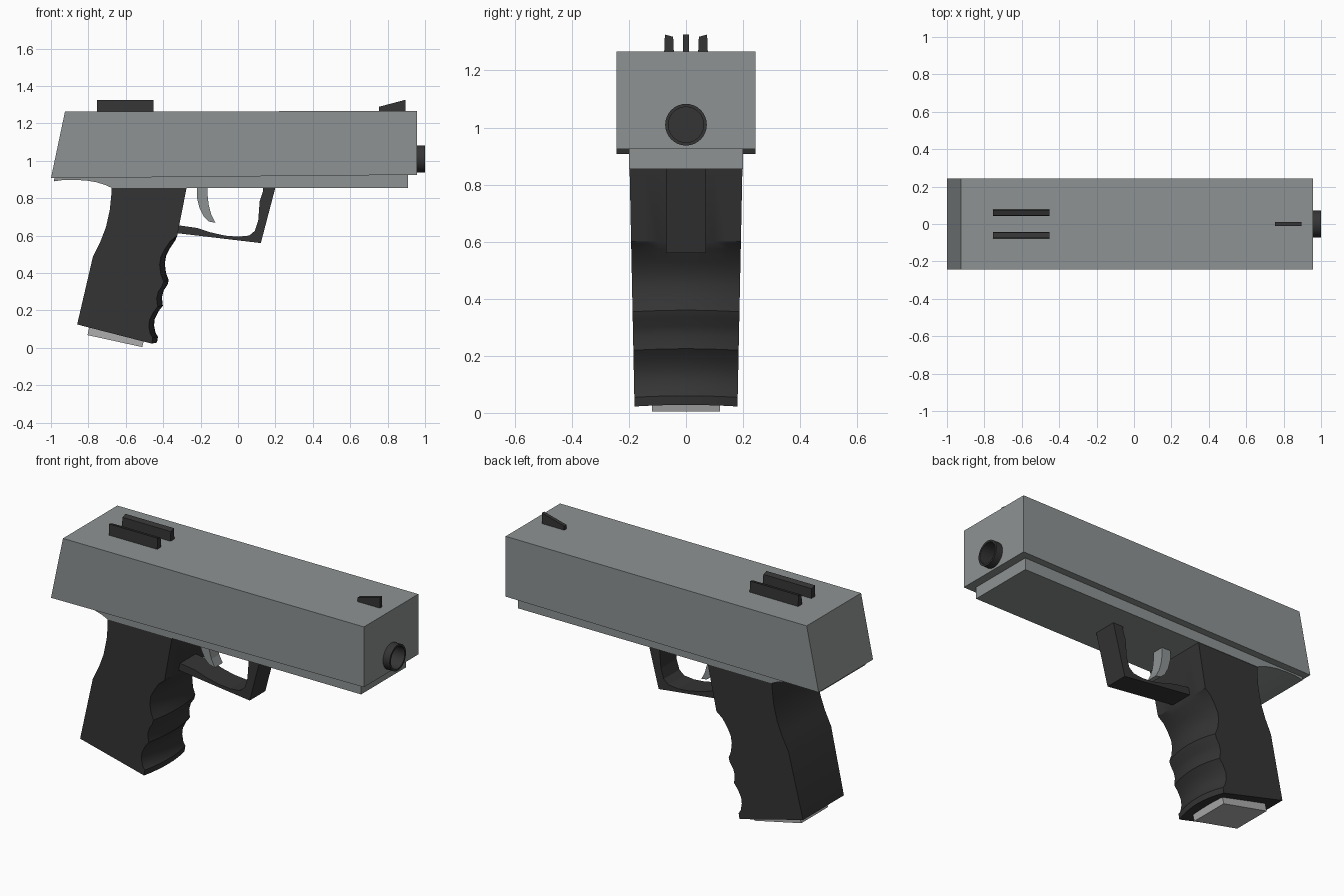
import bpy, bmesh, math

if "Cube" in bpy.data.objects:
    bpy.data.objects.remove(bpy.data.objects["Cube"])


def material(name, r, g, b):
    m = bpy.data.materials.new(name)
    m.diffuse_color = (r, g, b, 1)
    m.use_nodes = True
    m.node_tree.nodes["Principled BSDF"].inputs["Base Color"].default_value = m.diffuse_color
    return m


STEEL = material("steel", 0.27, 0.29, 0.29)
DARK = material("dark_polymer", 0.035, 0.035, 0.035)
LIGHT = material("light_metal", 0.42, 0.42, 0.42)


def finish(bm, name, mat, smooth=None):
    bmesh.ops.recalc_face_normals(bm, faces=bm.faces)
    me = bpy.data.meshes.new(name)
    bm.to_mesh(me)
    bm.free()
    ob = bpy.data.objects.new(name, me)
    bpy.context.collection.objects.link(ob)
    me.materials.append(mat)
    if smooth:
        bpy.ops.object.select_all(action='DESELECT')
        ob.select_set(True)
        bpy.context.view_layer.objects.active = ob
        bpy.ops.object.shade_smooth_by_angle(angle=math.radians(smooth))
    return ob


def loft(name, sections, mat, smooth=None):
    """Skin a list of equal-length closed loops and cap both ends."""
    bm = bmesh.new()
    rings = [[bm.verts.new(p) for p in s] for s in sections]
    n = len(rings[0])
    for a, b in zip(rings, rings[1:]):
        for i in range(n):
            j = (i + 1) % n
            bm.faces.new((a[i], a[j], b[j], b[i]))
    bm.faces.new(rings[0])
    bm.faces.new(rings[-1])
    return finish(bm, name, mat, smooth)


def extrude(name, profile, half, mat, smooth=None):
    """Extrude an (x, z) profile symmetrically along y."""
    return loft(name, [[(x, y, z) for x, z in profile] for y in (-half, half)], mat, smooth)


def circle(x, r, cz=1.01, n=32):
    return [(x, r * math.cos(2 * math.pi * i / n), cz + r * math.sin(2 * math.pi * i / n))
            for i in range(n)]


# Slide, with the bore cut out of its front
slide = extrude("slide", [(-1.0, 0.907), (-0.925, 1.263), (0.958, 1.266), (0.958, 0.925)], 0.243, STEEL)
cutter = loft("bore_cutter", [circle(0.7, 0.07), circle(1.05, 0.07)], DARK)
cutter.hide_render = True
mod = slide.modifiers.new("bore", 'BOOLEAN')
mod.operation = 'DIFFERENCE'
mod.object = cutter
bpy.context.view_layer.objects.active = slide
bpy.ops.object.modifier_apply(modifier=mod.name)
bpy.data.objects.remove(cutter)

# Barrel: outer wall, muzzle rim and inner bore in one skin
loft("barrel", [circle(0.69, 0.073), circle(1.0, 0.073), circle(1.0, 0.062), circle(0.72, 0.062)],
     DARK, 35)

# Frame under the slide with a curved tail
extrude("frame", [(-0.98, 0.92), (-0.984, 0.89), (-0.93, 0.898), (-0.87, 0.898), (-0.81, 0.894),
                  (-0.76, 0.886), (-0.71, 0.871), (-0.675, 0.855), (0.91, 0.855), (0.91, 0.93)],
        0.2, STEEL)

# Grip: finger grooves down the front, tapered and bowed across its width
back = [(-0.86, 0.125), (-0.775, 0.49), (-0.735, 0.57), (-0.706, 0.645), (-0.685, 0.74),
        (-0.677, 0.82), (-0.677, 0.87)]
front = [(-0.272, 0.87), (-0.325, 0.60)]
grooves = [(-0.335, 0.575), (-0.365, 0.53), (-0.385, 0.49), (-0.391, 0.45), (-0.385, 0.40),
           (-0.37, 0.36), (-0.378, 0.335), (-0.398, 0.305), (-0.407, 0.27), (-0.402, 0.225),
           (-0.425, 0.195), (-0.445, 0.155), (-0.449, 0.12), (-0.441, 0.08), (-0.428, 0.06),
           (-0.433, 0.028)]
sections = []
for i in range(9):
    t = i / 4 - 1
    bow = 0.028 * t * t
    loop = back + front + [(x - bow, z - 0.2 * bow) for x, z in grooves]
    sections.append([(x, t * (0.18 + 0.018 * z / 0.87), z) for x, z in loop])
loft("grip", sections, DARK, 25)

# Magazine base
extrude("magazine_base", [(-0.79, 0.13), (-0.805, 0.068), (-0.512, 0.004), (-0.495, 0.07)], 0.12, LIGHT)

# Trigger and its guard
extrude("trigger", [(-0.22, 0.87), (-0.219, 0.80), (-0.205, 0.745), (-0.182, 0.70), (-0.155, 0.675),
                    (-0.12, 0.668), (-0.142, 0.71), (-0.156, 0.76), (-0.162, 0.81), (-0.163, 0.87)],
        0.035, STEEL)
extrude("trigger_guard", [(0.202, 0.865), (0.122, 0.56), (-0.36, 0.617), (-0.36, 0.655), (-0.305, 0.653),
                          (-0.22, 0.641), (-0.15, 0.618), (-0.07, 0.60), (0.0, 0.594), (0.06, 0.60),
                          (0.09, 0.625), (0.108, 0.68), (0.116, 0.785), (0.135, 0.84), (0.135, 0.865)],
        0.07, DARK)

# Rear sight blades and front sight ramp
for side, label in ((-1, "right"), (1, "left")):
    blade = [(0.042, 1.25), (0.077, 1.25), (0.074, 1.326), (0.045, 1.318)]
    loft("rear_sight_" + label, [[(x, side * y, z) for y, z in blade] for x in (-0.755, -0.452)], DARK)
extrude("front_sight", [(0.755, 1.25), (0.755, 1.289), (0.895, 1.326), (0.895, 1.25)], 0.01, DARK)
